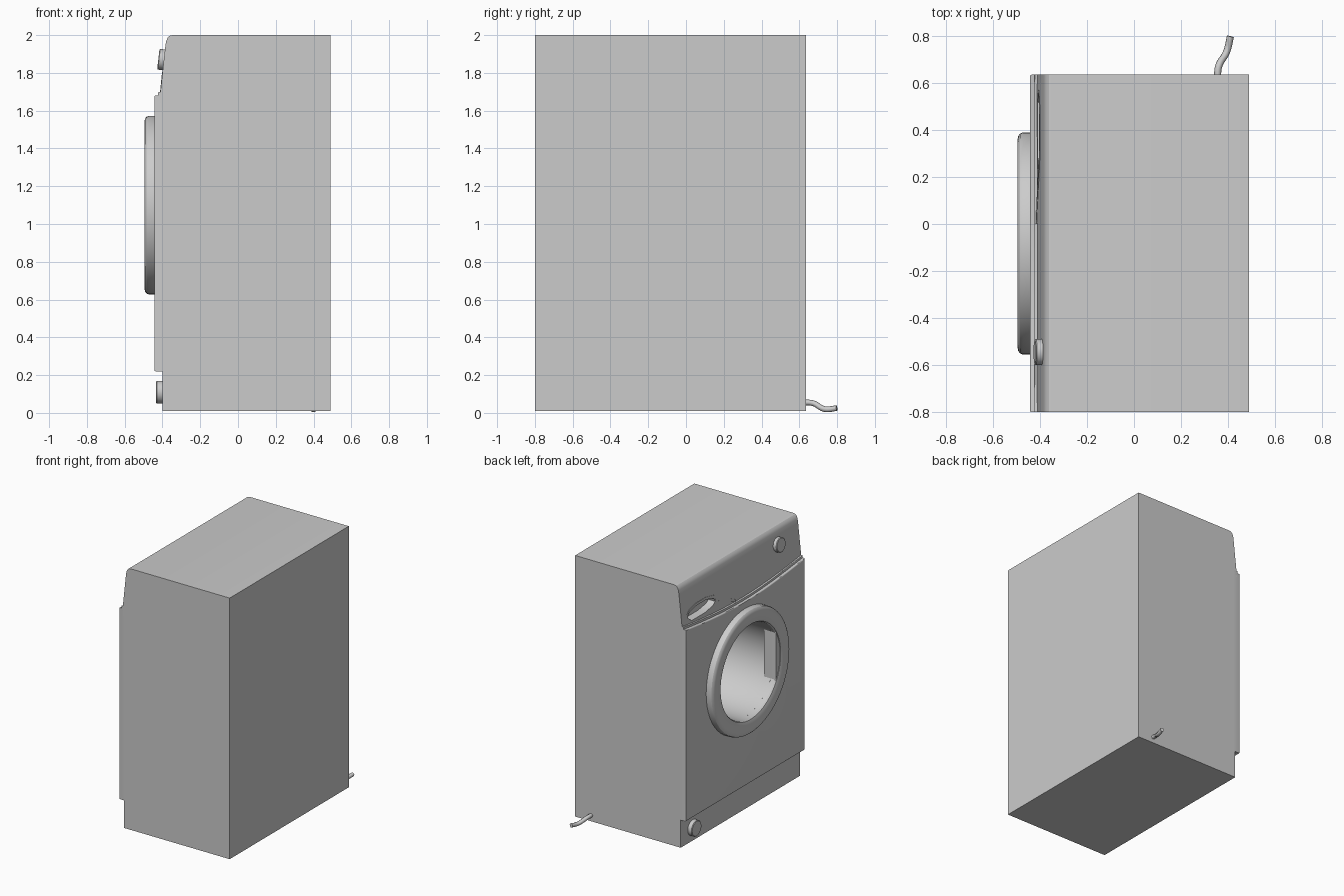
import bpy, bmesh, math
from mathutils import Vector, Matrix

if "Cube" in bpy.data.objects:
    bpy.data.objects.remove(bpy.data.objects["Cube"])

grey = bpy.data.materials.new("light grey")
grey.diffuse_color = (0.6, 0.6, 0.6, 1)
grey.use_nodes = True
grey.node_tree.nodes["Principled BSDF"].inputs["Base Color"].default_value = grey.diffuse_color
Y0, Y1 = -0.80, 0.635              # machine width
DY, DZ = -0.083, 1.10              # door centre


def finish(name, bm, angle=30):
    bmesh.ops.remove_doubles(bm, verts=bm.verts, dist=1e-5)
    bmesh.ops.recalc_face_normals(bm, faces=bm.faces)
    me = bpy.data.meshes.new(name)
    bm.to_mesh(me)
    bm.free()
    ob = bpy.data.objects.new(name, me)
    bpy.context.collection.objects.link(ob)
    me.materials.append(grey)
    smooth(ob, angle)
    return ob


def smooth(ob, angle=30):
    bpy.ops.object.select_all(action='DESELECT')
    ob.select_set(True)
    bpy.context.view_layer.objects.active = ob
    bpy.ops.object.shade_smooth_by_angle(angle=math.radians(angle))


def prism(name, pts, push, bevel=0):
    """Extrude a closed outline of 3D points along a vector."""
    bm = bmesh.new()
    f = bm.faces.new([bm.verts.new(p) for p in pts])
    r = bmesh.ops.extrude_face_region(bm, geom=[f], use_keep_orig=True)
    moved = [v for v in r["geom"] if isinstance(v, bmesh.types.BMVert)]
    bmesh.ops.translate(bm, verts=moved, vec=push)
    if bevel:
        bm.normal_update()
        # round the edges of the front (original) outline only
        bmesh.ops.bevel(bm, geom=list(f.edges), offset=bevel, segments=3,
                        profile=0.5, affect='EDGES', clamp_overlap=True)
    return finish(name, bm)


def lathe(name, prof, y, z, x=0, tilt=0, steps=48):
    """Spin (depth, radius) points round the x axis."""
    bm = bmesh.new()
    vs = [bm.verts.new((a, 0, r)) for a, r in prof]
    es = [bm.edges.new(e) for e in zip(vs, vs[1:])]
    bmesh.ops.spin(bm, geom=vs + es, cent=(0, 0, 0), axis=(1, 0, 0),
                   angle=math.tau, steps=steps)
    m = Matrix.Translation((x, y, z)) @ Matrix.Rotation(tilt, 4, 'Y')
    bmesh.ops.transform(bm, matrix=m, verts=bm.verts)
    return finish(name, bm)


def cut(ob, cutter):
    mod = ob.modifiers.new("cut", 'BOOLEAN')
    mod.operation, mod.object, mod.solver = 'DIFFERENCE', cutter, 'EXACT'
    bpy.context.view_layer.objects.active = ob
    bpy.ops.object.modifier_apply(modifier=mod.name)
    smooth(ob)


# cabinet: side profile with sloping control fascia and rounded top edge
side = [(0.49, 0.01), (0.49, 2.0), (-0.345, 2.0), (-0.362, 1.996), (-0.374, 1.984),
        (-0.381, 1.965), (-0.386, 1.93), (-0.413, 1.68), (-0.40, 1.55), (-0.40, 0.01)]
cabinet = prism("cabinet", [(x, Y0, z) for x, z in side], (0, Y1 - Y0, 0))

# front panel with a sagging top edge
n = 20
top = [(Y0 + (Y1 - Y0) * i / n, 1.68 - 0.055 * math.sin(math.pi * i / n)) for i in range(n + 1)]
panel_outline = top + [(Y1, 0.22), (Y0, 0.22)]
panel = prism("front_panel", [(-0.443, y, z) for y, z in panel_outline], (0.06, 0, 0), 0.008)

# trim ledge following the sag, just above the panel
trim = [(y, z + 0.018) for y, z in top] + [(y, z - 0.02) for y, z in reversed(top)]
prism("fascia_trim", [(-0.424, y, z) for y, z in trim], (0.04, 0, 0), 0.004)

# drum hollow cut through panel and cabinet
drum = lathe("drum_cutter", [(-0.6, 0), (-0.6, 0.355), (0.0, 0.355), (0.06, 0.33),
                             (0.09, 0.27), (0.11, 0.14), (0.115, 0)], DY, DZ)
cut(cabinet, drum)
cut(panel, drum)

# drawer grip hollow in the fascia, tapered towards the middle
grip = [(0.56, 1.735), (0.545, 1.765), (0.48, 1.785), (0.38, 1.79), (0.29, 1.785),
        (0.24, 1.765), (0.23, 1.735), (0.26, 1.715), (0.36, 1.70), (0.52, 1.70)]
grip_cutter = prism("grip_cutter", [(-0.5, y, z) for y, z in grip], (0.15, 0, 0))
cut(cabinet, grip_cutter)
for c in (drum, grip_cutter):
    bpy.data.objects.remove(c)

# raised swoosh lip above the grip, blending into the trim
swoosh = [(0.57, 1.755), (0.54, 1.785), (0.45, 1.805), (0.33, 1.805), (0.24, 1.785),
          (0.14, 1.73), (0.0, 1.665), (0.0, 1.645), (0.16, 1.705), (0.25, 1.765),
          (0.33, 1.787), (0.45, 1.787), (0.53, 1.77)]
prism("drawer_lip", [(-0.418 + 0.1 * (z - 1.645), y, z) for y, z in swoosh], (0.025, 0, 0))

# door ring with rounded rim
lathe("door_ring", [(-0.40, 0.355), (-0.475, 0.355), (-0.487, 0.362), (-0.495, 0.385),
                    (-0.496, 0.44), (-0.492, 0.458), (-0.484, 0.468), (-0.472, 0.4725),
                    (-0.43, 0.4725), (-0.40, 0.355)], DY, DZ, steps=64)

# door handle: flat segment filling one side of the opening
a0 = math.acos(0.306 / 0.36)
arc = [a0 * (-1 + 2 * i / 10) for i in range(11)]
prism("door_handle", [(-0.487, DY - 0.36 * math.cos(a), DZ + 0.36 * math.sin(a)) for a in arc],
      (0.1, 0, 0), 0.006)

# programme knob on the fascia and filter cap on the plinth
cap = [(0.03, 0), (0.03, 1), (-0.018, 1), (-0.022, 0.92), (-0.022, 0)]
lathe("programme_knob", [(a, r * 0.055) for a, r in cap], -0.545, 1.87, -0.40, math.radians(6.5), 32)
lathe("filter_cap", [(a, r * 0.06) for a, r in cap], 0.49, 0.11, -0.412, 0, 32)

# drain hose
cu = bpy.data.curves.new("drain_hose", 'CURVE')
cu.dimensions, cu.bevel_depth, cu.bevel_resolution, cu.use_fill_caps = '3D', 0.015, 2, True
sp = cu.splines.new('BEZIER')
path = [(0.355, 0.62, 0.055), (0.36, 0.67, 0.052), (0.395, 0.735, 0.02), (0.41, 0.798, 0.025)]
sp.bezier_points.add(len(path) - 1)
for bp, co in zip(sp.bezier_points, path):
    bp.co = co
    bp.handle_left_type = bp.handle_right_type = 'AUTO'
cu.materials.append(grey)
hose = bpy.data.objects.new("drain_hose", cu)
bpy.context.collection.objects.link(hose)
